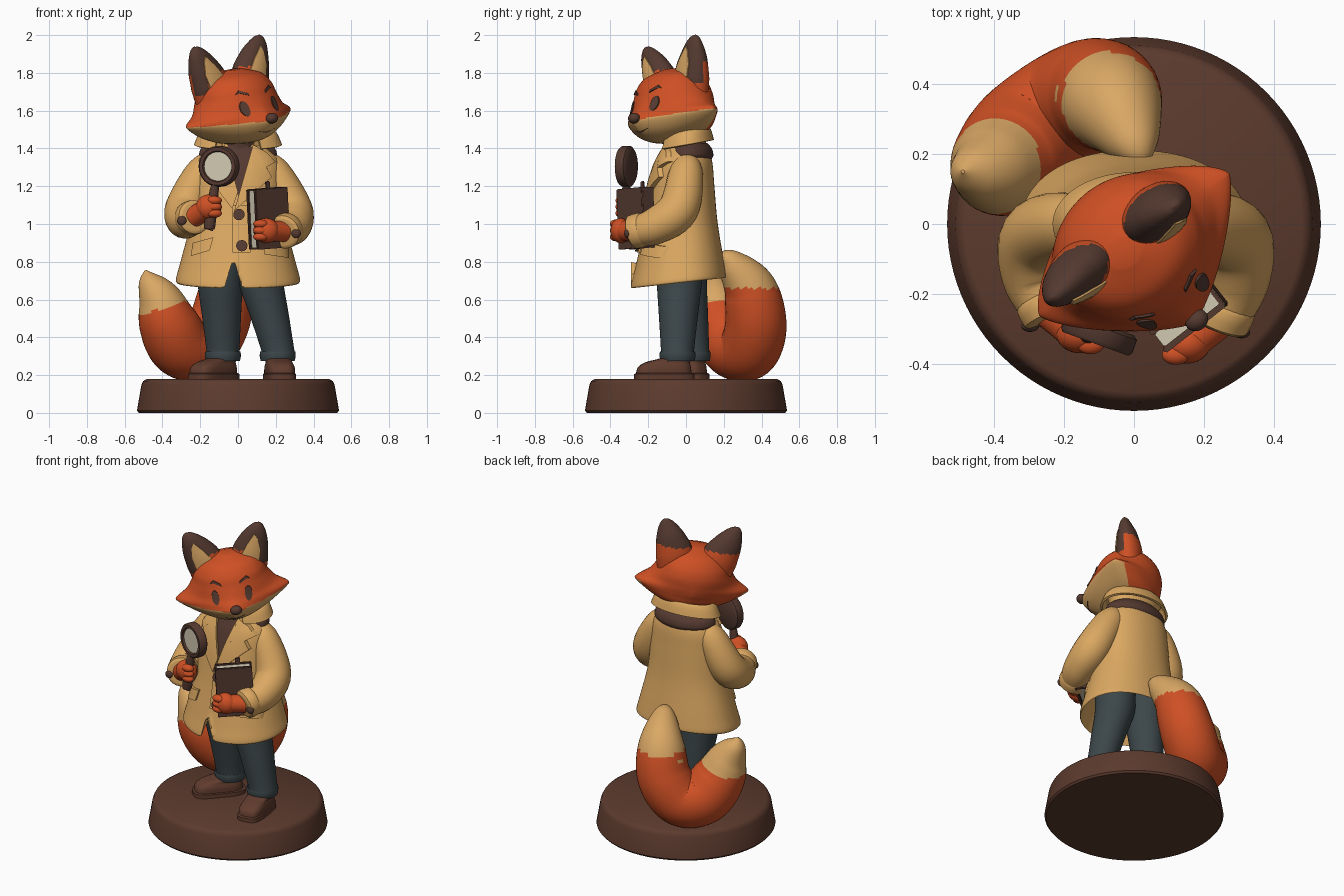
import bpy, bmesh, math
from mathutils import Matrix, Vector
from mathutils.bvhtree import BVHTree

if "Cube" in bpy.data.objects:
    bpy.data.objects.remove(bpy.data.objects["Cube"])

COL = {"orange_fur": (0.62, 0.08, 0.018), "tan_cloth": (0.71, 0.39, 0.12), "cream_fur": (0.70, 0.39, 0.13),
       "dark_brown": (0.09, 0.042, 0.03), "base_brown": (0.107, 0.043, 0.027), "shoe_brown": (0.12, 0.045, 0.027),
       "slate_cloth": (0.045, 0.062, 0.068), "paper": (0.64, 0.59, 0.45)}
MAT = {}
for n, c in COL.items():
    MAT[n] = bpy.data.materials.new(n)
    MAT[n].diffuse_color = (*c, 1)


def finish(name, bm, mats, rule=None, M=None, angle=40):
    """Turn a bmesh into an object; rule(centre) picks the material index."""
    bmesh.ops.recalc_face_normals(bm, faces=bm.faces)
    if rule:
        for f in bm.faces:
            f.material_index = rule(f.calc_center_median())
    tree = BVHTree.FromBMesh(bm)
    me = bpy.data.meshes.new(name)
    bm.to_mesh(me)
    bm.free()
    for m in mats.split():
        me.materials.append(MAT[m])
    me.shade_smooth()
    me.set_sharp_from_angle(angle=math.radians(angle))
    ob = bpy.data.objects.new(name, me)
    bpy.context.collection.objects.link(ob)
    if M:
        ob.matrix_world = M
    return tree


def spline(pts, sub):
    """Catmull-Rom through tuples; sub=1 keeps the points."""
    out = []
    for i in range(len(pts) - 1):
        a, b, c, d = pts[max(i - 1, 0)], pts[i], pts[i + 1], pts[min(i + 2, len(pts) - 1)]
        for k in range(sub):
            t = k / sub
            out.append([0.5 * (2*q + (r-p)*t + (2*p-5*q+4*r-s)*t*t + (3*q-p-3*r+s)*t**3)
                        for p, q, r, s in zip(a, b, c, d)])
    return out + [list(pts[-1])]


def skin(rings):
    bm = bmesh.new()
    vs = [[bm.verts.new(p) for p in r] for r in rings]
    n = len(vs[0])
    for a, b in zip(vs, vs[1:]):
        for i in range(n):
            bm.faces.new((a[i], a[(i+1) % n], b[(i+1) % n], b[i]))
    bm.faces.new(vs[0])
    bm.faces.new(vs[-1])
    return bm


def loft(name, rings, mats, sub=5, seg=48, rule=None, M=None, fix=None, angle=40):
    """Stacked superellipses: z, cx, cy, rx, front ry, back ry, front power, back power."""
    out = []
    for z, cx, cy, rx, f, b, pf, pb in spline(rings, sub):
        ring = []
        for i in range(seg):
            c, s = math.cos(math.tau*i/seg), math.sin(math.tau*i/seg)
            p, ry = (pf, f) if s < 0 else (pb, b)
            ring.append((cx + math.copysign(abs(c)**(2/p), c)*rx, cy + math.copysign(abs(s)**(2/p), s)*ry, z))
        out.append(ring)
    bm = skin(out)
    if fix:
        for v in bm.verts:
            fix(v.co)
    return finish(name, bm, mats, rule, M, angle)


def rnd(z, r, cx=0, cy=0):
    return (z, cx, cy, r, r, r, 2, 2)


def tube(name, pts, mats, sub=6, seg=24, rule=None, M=None, flat=1):
    """Round sweep through x, y, z, radius; flat squashes it along y."""
    pts = spline(pts, sub)
    P = [Vector(p[:3]) for p in pts]
    out, side = [], Vector((0.3, 0.9, 0.2))
    for i, p in enumerate(P):
        d = (P[min(i+1, len(P)-1)] - P[max(i-1, 0)]).normalized()
        side = (side - d*side.dot(d)).normalized()
        up = d.cross(side)
        ring = []
        for k in range(seg):
            o = (side*math.cos(math.tau*k/seg) + up*math.sin(math.tau*k/seg))*max(pts[i][3], 0.003)
            o.y *= flat
            ring.append(p + o)
        out.append(ring)
    return finish(name, skin(out), mats, rule, M)


def ball(name, loc, size, mats, M=None):
    bm = bmesh.new()
    bmesh.ops.create_uvsphere(bm, u_segments=24, v_segments=16, radius=1,
                              matrix=Matrix.Translation(loc) @ Matrix.Diagonal((*size, 1)))
    finish(name, bm, mats, None, M)


def box(name, loc, size, mats, M):
    bm = bmesh.new()
    bmesh.ops.create_cube(bm, size=1, matrix=Matrix.Translation(loc) @ Matrix.Diagonal((*size, 1)))
    bmesh.ops.bevel(bm, geom=bm.edges[:], offset=0.004, segments=2, affect='EDGES')
    finish(name, bm, mats, None, M)


def patch(name, poly, tree, mats, thick=0.008, M=None):
    """Thin plate: an xz polygon draped from the front onto a surface."""
    bm = bmesh.new()
    bm.faces.new([bm.verts.new((x, 0, z)) for x, z in poly])
    bmesh.ops.triangulate(bm, faces=bm.faces[:])
    bmesh.ops.subdivide_edges(bm, edges=bm.edges[:], cuts=5, use_grid_fill=True)
    last = -0.1
    for v in bm.verts:
        hit = tree.ray_cast(Vector((v.co.x, -2, v.co.z)), Vector((0, 1, 0)))[0]
        last = hit.y if hit else last
        v.co.y = last + 0.004
    new = bmesh.ops.extrude_face_region(bm, geom=bm.faces[:])["geom"]
    for v in new:
        if isinstance(v, bmesh.types.BMVert):
            v.co.y -= thick + 0.004
    finish(name, bm, mats, None, M)


def oval(x, z, a, b, n=16):
    return [(x + a*math.cos(math.tau*i/n), z + b*math.sin(math.tau*i/n)) for i in range(n)]


# Base
loft("base", [rnd(0, .525), rnd(.012, .535), rnd(.15, .511), rnd(.168, .502), rnd(.18, .482)], "base_brown", 1, 96)

# Shoes and trouser legs
for side, hx, hy, turn, tx, ty in (("left", -.08, .035, -42, -.095, -.01), ("right", .21, -.045, 8, .12, -.035)):
    M = Matrix.Translation((hx, hy, 0)) @ Matrix.Rotation(math.radians(turn), 4, 'Z')
    loft(side + "_shoe_sole", [(z, 0, -.07, r, 2*r, 2*r, 3.5, 3) for z, r in ((.178, .08), (.205, .08), (.21, .075))],
         "shoe_brown", 1, 40, M=M)
    loft(side + "_shoe", [(.2, 0, -.07, .075, .15, .145, 3.5, 3), (.24, 0, -.065, .074, .145, .135, 3.5, 3),
                          (.268, 0, -.05, .066, .12, .115, 3, 3), (.288, 0, -.01, .068, .085, .085, 2.2, 2.5),
                          (.31, 0, 0, .065, .07, .07, 2, 2)], "shoe_brown", 4, 40, M=M)
    loft(side + "_trouser_leg", [rnd(.275, .09, hx, hy), rnd(.3, .095, hx, hy), rnd(.325, .093, hx, hy),
                                 rnd(.335, .088, hx, hy), rnd(.52, .104, (hx+tx)/2, (hy+ty)/2),
                                 rnd(.7, .12, tx, ty), rnd(.85, .122, tx, ty)], "slate_cloth", 4, 40)

# Coat body: lining turned up inside, notch in the front hem
def hem(co):
    co.z += 0.11*co.y*max(0, 1.4 - co.z)/.7
    if co.y < -.1:
        co.z = max(co.z, .82 - abs(co.x + .025)*3.4)

coat = loft("coat", [(z, 0, -.02, rx, f, b, 2.1, 2.2) for z, rx, f, b in
                     ((.86, .25, .195, .175), (.71, .315, .26, .22), (.695, .325, .27, .23),
                      (.715, .328, .27, .23), (.8, .305, .247, .218), (1, .255, .2, .187), (1.2, .235, .165, .17),
                      (1.32, .22, .13, .16), (1.385, .175, .1, .14), (1.44, .1, .08, .1))],
            "tan_cloth", 6, 128, fix=hem)

# Front details draped on the coat
patch("sweater_front", [(-.08, 1.41), (.09, 1.41), (.07, 1.25), (0, 1.15)], coat, "dark_brown")
patch("left_lapel", [(-.07, 1.42), (-.15, 1.38), (-.19, 1.33), (-.15, 1.3), (-.17, 1.26), (-.03, 1.08), (.0, 1.17)],
      coat, "tan_cloth", .022)
patch("right_lapel", [(.08, 1.42), (.15, 1.38), (.2, 1.33), (.15, 1.3), (.18, 1.25), (-.02, 1.07), (.07, 1.24)],
      coat, "tan_cloth", .026)
patch("front_placket", [(-.03, 1.1), (-.028, .85), (.065, .85), (.065, 1.1)], coat, "tan_cloth", .009)
patch("left_pocket_flap", [(-.25, .83), (-.15, .86), (-.13, .93), (-.24, .9)], coat, "tan_cloth", .016)
patch("right_pocket_flap", [(.14, .84), (.27, .82), (.27, .88), (.14, .91)], coat, "tan_cloth", .016)
for i, (x, z) in enumerate(((.005, 1.05), (.02, .885))):
    patch("coat_button_%d" % i, oval(x, z, .03, .03), coat, "dark_brown", .022)

# Neck, scarf band and folded collar
loft("sweater_neck", [rnd(1.36, .1, 0, -.02), rnd(1.48, .095, .01, -.03)], "dark_brown", 1)
loft("neck_band", [(z, 0, 0, r, r*.45, r*.7, 2, 2) for z, r in ((1.345, .195), (1.365, .207), (1.4, .195), (1.43, .16))],
     "dark_brown", 4)
bm = bmesh.new()
prof = spline([(1.37, .125), (1.46, .14), (1.497, .165), (1.475, .19), (1.42, .212)], 4)
grid = []
for i in range(41):
    a = math.radians(-148 + 296*i/40)
    grid.append([bm.verts.new((1.1*r*math.sin(a), .0 + r*.7*math.cos(a), z + (.018 + .12*max(0, r - .15))*math.cos(a)))
                 for z, r in prof])
for g, h in zip(grid, grid[1:]):
    for k in range(len(prof)-1):
        bm.faces.new((g[k], g[k+1], h[k+1], h[k]))
bmesh.ops.recalc_face_normals(bm, faces=bm.faces)
bmesh.ops.solidify(bm, geom=bm.faces[:], thickness=.014)
finish("collar", bm, "tan_cloth")

# Sleeves, cuffs and hands
arms = {"left": [(-.13, 0, 1.35, .05), (-.19, 0, 1.27, .09), (-.275, -.04, 1.09, .108), (-.28, -.15, 1.02, .098),
                 (-.235, -.25, 1.035, .08)],
        "right": [(.13, 0, 1.35, .05), (.19, 0, 1.27, .09), (.285, -.04, 1.08, .108), (.29, -.16, .99, .098),
                  (.245, -.27, .96, .08)]}
for side, p in arms.items():
    tube(side + "_sleeve", p, "tan_cloth")
    a, b = Vector(p[3][:3]), Vector(p[4][:3])
    q = [a.lerp(b, t) for t in (.55, .65, 1.1, 1.18)]
    tube(side + "_cuff", [(*c, r) for c, r in zip(q, (.08, .092, .09, .07))], "tan_cloth", 2)
    s = -1 if side == "left" else 1
    ball(side + "_cuff_button", q[1].lerp(q[2], .4) + Vector((s*.055, -.06, -.015)), (.025, .016, .025), "dark_brown")
    h = Vector((-.155, -.315, 1.09)) if s < 0 else Vector((.15, -.345, .965))
    ball(side + "_hand", h, (.068, .055, .066), "orange_fur")
    tube(side + "_wrist", [(*b, .055), (*h, .055)], "orange_fur", 1)
    for k in range(3):
        ball(side + "_finger_%d" % k, h + Vector((-s*.03, -.03, .035 - .034*k)), (.04, .028, .023), "orange_fur")

# Magnifying glass
M = Matrix.Translation((-.1, -.315, 1.305)) @ Vector((-.34, -.94, 0)).to_track_quat('Z', 'Y').to_matrix().to_4x4()
loft("magnifier_rim", [rnd(-.03, .095), rnd(-.02, .108), rnd(.02, .108), rnd(.03, .1), rnd(.03, .082), rnd(.015, .076)],
     "dark_brown", 1, M=M)
loft("magnifier_lens", [rnd(.012, .077), rnd(.019, .077)], "paper", 1, M=M)
tube("magnifier_handle", [(-.12, -.315, 1.21, .02), (-.13, -.315, 1.15, .026), (-.15, -.315, .99, .03),
                          (-.151, -.315, .975, .02)], "dark_brown", 3)

# Book held against the coat
M = Matrix.Translation((.16, -.265, 1.03)) @ Matrix.Rotation(math.radians(38), 4, 'Z') @ Matrix.Rotation(-.06, 4, 'Y')
box("book_front_cover", (0, -.032, 0), (.22, .018, .32), "dark_brown", M)
box("book_back_cover", (0, .032, 0), (.22, .018, .32), "dark_brown", M)
box("book_spine", (.105, 0, 0), (.014, .078, .32), "dark_brown", M)
box("book_pages", (0, 0, 0), (.205, .05, .305), "paper", M)
box("bookmark", (.03, .03, .17), (.03, .01, .05), "dark_brown", M)

# Tail: a U-shaped sweep with pale ends
tube("tail", [(.025, .165, .82, .02), (.0, .23, .795, .075), (-.055, .335, .66, .14), (-.1, .37, .48, .162),
              (-.19, .335, .345, .165), (-.3, .25, .355, .17), (-.367, .18, .47, .158), (-.415, .155, .6, .118),
              (-.47, .15, .7, .062), (-.49, .15, .755, .005)], "orange_fur cream_fur", 10, 40,
     rule=lambda c: int(c.z > (.66 if c.x > -.22 else .55 + .3*(c.x + .41))))

# Head, turned and tilted
H = Matrix.Translation((0, -.06, 1.57)) @ Matrix.Rotation(math.radians(37), 4, 'Z') \
    @ Matrix.Rotation(math.radians(-8.5), 4, 'Y')
head = loft("head", [(z, 0, 0, rx, f, b, pf, pb) for z, rx, f, b, pf, pb in
                     ((-.14, .05, .09, .05, 2, 2), (-.125, .13, .165, .1, 1.8, 2), (-.085, .235, .235, .16, 1.5, 1.8),
                      (-.03, .325, .28, .185, 1.3, 1.5), (.0, .34, .27, .195, 1.3, 1.45),
                      (.04, .275, .235, .2, 1.6, 1.7), (.1, .23, .205, .2, 1.9, 2), (.16, .205, .18, .18, 2, 2),
                      (.215, .155, .13, .13, 2, 2), (.25, .05, .04, .04, 2, 2))],
            "orange_fur cream_fur", 6, 80, M=H, angle=60,
            rule=lambda c: int(c.z < -.024 + .04*abs(c.x) and c.y < .05))
ball("nose", (.012, -.28, -.012), (.035, .03, .028), "dark_brown", H)
patch("mouth", [(-.06, -.072), (0, -.082), (.06, -.072), (0, -.088)], head, "dark_brown", .003, H)
for side, s in (("left", -1), ("right", 1)):
    patch(side + "_eye", oval(s*.1, .055, .022, .04), head, "dark_brown", .007, H)
    patch(side + "_brow", [(s*x, z) for x, z in ((.055, .12), (.1, .137), (.12, .133), (.1, .152), (.06, .134))],
          head, "dark_brown", .008, H)
    ear = tube(side + "_ear", [(s*.12, .04, .08, .1), (s*.135, .035, .19, .112), (s*.17, .03, .28, .092),
                               (s*.2, .022, .35, .06), (s*.216, .02, .39, .03), (s*.22, .02, .404, .004)],
               "orange_fur dark_brown", 8, 32, M=H, flat=.7,
               rule=lambda c: int(c.z > .255 or (c.y < .03 and abs(c.x) > .19 and c.z > .14)))
    patch(side + "_inner_ear", [(s*x, z) for x, z in ((.06, .19), (.185, .175), (.205, .25), (.2, .32), (.185, .35),
                                                       (.13, .29))], ear, "cream_fur", .006, H)

for m in bpy.data.materials:
    if m.users and not m.is_grease_pencil:
        m.use_nodes = True
        m.node_tree.nodes["Principled BSDF"].inputs["Base Color"].default_value = m.diffuse_color
